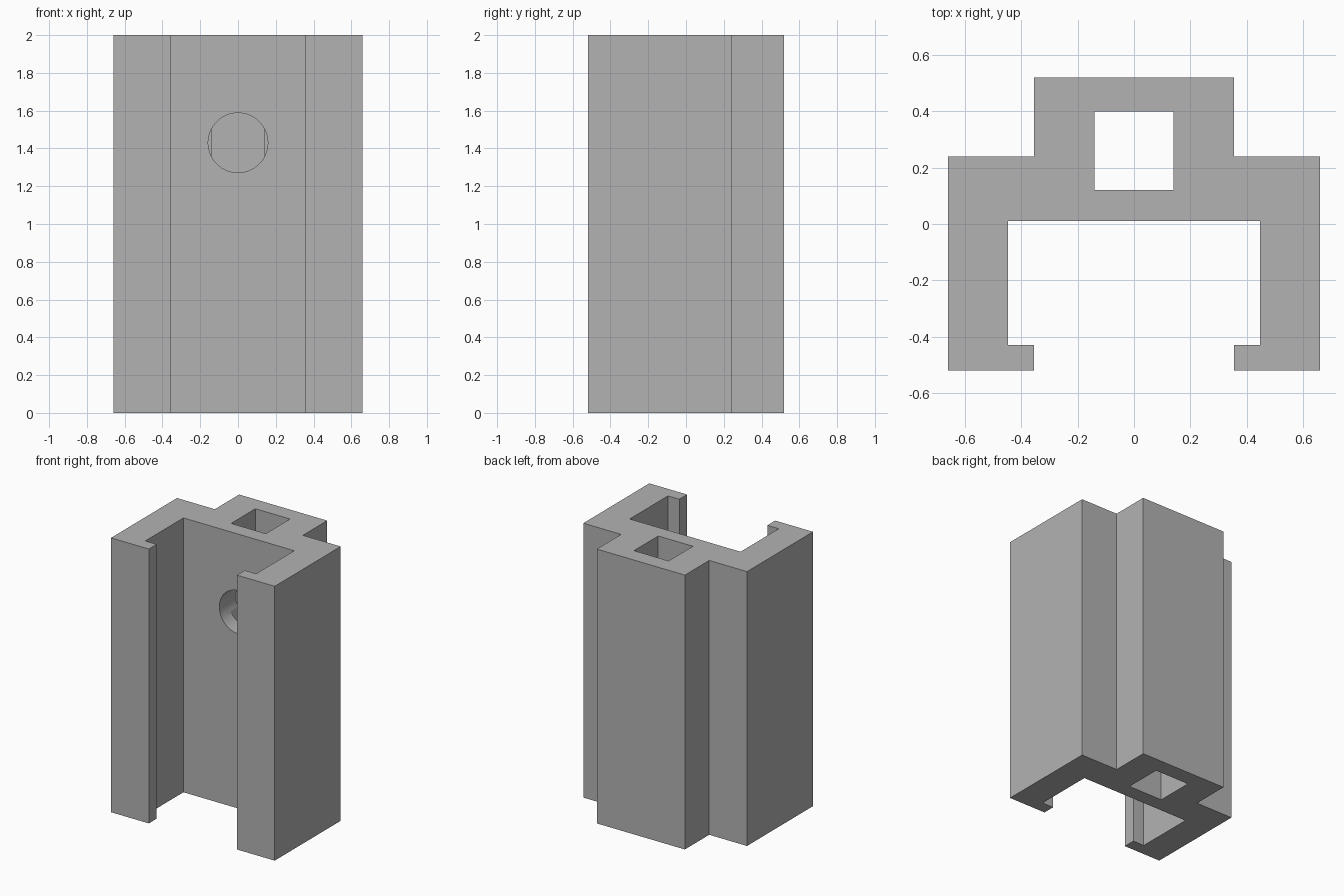
import bpy, bmesh, math
from mathutils import Matrix

old = bpy.data.objects.get("Cube")
if old:
    bpy.data.objects.remove(old, do_unlink=True)

HEIGHT = 2.0
grey = bpy.data.materials.new("plain grey")
grey.use_nodes = True
colour = (0.45, 0.45, 0.45, 1)
grey.diffuse_color = colour
grey.node_tree.nodes["Principled BSDF"].inputs["Base Color"].default_value = colour


def make_object(name, bm):
    bmesh.ops.recalc_face_normals(bm, faces=bm.faces)
    mesh = bpy.data.meshes.new(name)
    bm.to_mesh(mesh)
    bm.free()
    mesh.materials.append(grey)
    obj = bpy.data.objects.new(name, mesh)
    bpy.context.collection.objects.link(obj)
    return obj


def extrude_profile(name, points, bottom, top):
    bm = bmesh.new()
    face = bm.faces.new([bm.verts.new((x, y, bottom)) for x, y in points])
    up = bmesh.ops.extrude_face_region(bm, geom=[face])["geom"]
    verts = [v for v in up if isinstance(v, bmesh.types.BMVert)]
    bmesh.ops.translate(bm, verts=verts, vec=(0, 0, top - bottom))
    return make_object(name, bm)


def cut(target, cutter):
    cutter.hide_render = True
    mod = target.modifiers.new("cut " + cutter.name, "BOOLEAN")
    mod.operation = "DIFFERENCE"
    mod.solver = "EXACT"
    mod.object = cutter
    bpy.context.view_layer.objects.active = target
    bpy.ops.object.modifier_apply(modifier=mod.name)
    bpy.data.objects.remove(cutter, do_unlink=True)


# Channel body: half profile from the back centre round to the web, mirrored
half = [(0.355, 0.52), (0.355, 0.24), (0.66, 0.24), (0.66, -0.52),
        (0.355, -0.52), (0.355, -0.43), (0.447, -0.43), (0.447, 0.01)]
profile = half + [(-x, y) for x, y in reversed(half)]
body = extrude_profile("channel_body", profile, 0, HEIGHT)

# Square bore running the full height
a = 0.14
bore = extrude_profile("square_bore", [(-a, 0.12), (a, 0.12), (a, 0.40), (-a, 0.40)],
                       -0.1, HEIGHT + 0.1)
cut(body, bore)

# Round hole through the web into the bore
hole_start, hole_end = -0.1, 0.20
bm = bmesh.new()
bmesh.ops.create_cone(bm, cap_ends=True, segments=64, radius1=0.158, radius2=0.158,
                      depth=hole_end - hole_start,
                      matrix=Matrix.Translation((0, (hole_start + hole_end) / 2, 1.43))
                      @ Matrix.Rotation(math.pi / 2, 4, "X"))
cut(body, make_object("round_hole", bm))

# Smooth hole wall, sharp edges elsewhere
bpy.ops.object.select_all(action="DESELECT")
body.select_set(True)
bpy.context.view_layer.objects.active = body
bpy.ops.object.shade_smooth_by_angle(angle=math.radians(30))
